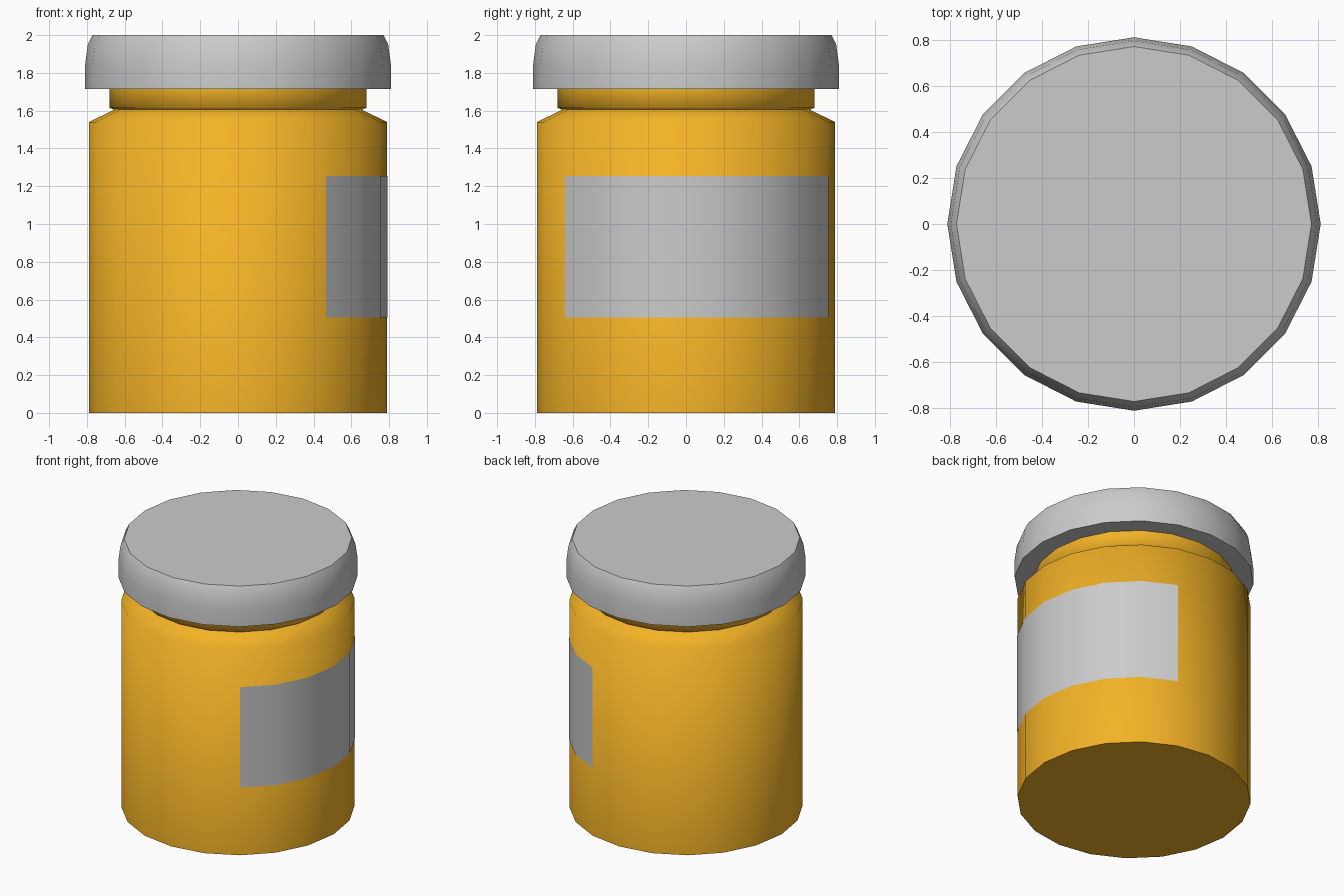
import bpy, bmesh
from math import sin, cos, radians, pi

if "Cube" in bpy.data.objects:
    bpy.data.objects.remove(bpy.data.objects["Cube"])

SIDES = 20


def finish(name, bm, angle, mat=None):
    me = bpy.data.meshes.new(name)
    bm.to_mesh(me)
    bm.free()
    ob = bpy.data.objects.new(name, me)
    bpy.context.collection.objects.link(ob)
    if mat:
        me.materials.append(mat)
    bpy.ops.object.select_all(action='DESELECT')
    ob.select_set(True)
    bpy.context.view_layer.objects.active = ob
    bpy.ops.object.shade_smooth_by_angle(angle=radians(angle))
    return ob


def lathe(name, profile, angle, mat=None):
    """Revolve (radius, z) points from bottom to top and cap both ends."""
    bm = bmesh.new()
    rings = [[bm.verts.new((r * cos(2 * pi * i / SIDES), r * sin(2 * pi * i / SIDES), z))
              for i in range(SIDES)] for r, z in profile]
    for a, b in zip(rings, rings[1:]):
        for i in range(SIDES):
            j = (i + 1) % SIDES
            bm.faces.new((a[i], a[j], b[j], b[i]))
    bm.faces.new(rings[0][::-1])
    bm.faces.new(rings[-1])
    return finish(name, bm, angle, mat)


amber = bpy.data.materials.new("amber")
amber.diffuse_color = (0.9, 0.45, 0.02, 1)
amber.use_nodes = True
amber.node_tree.nodes["Principled BSDF"].inputs["Base Color"].default_value = amber.diffuse_color

# Bottle body with sloped shoulder and neck
lathe("bottle_body", [(0.79, 0), (0.79, 1.54), (0.655, 1.605), (0.68, 1.615), (0.68, 1.72)],
      75, amber)

# Cap with softened upper rim
lathe("cap", [(0.81, 1.715), (0.81, 1.84), (0.795, 1.95), (0.77, 2.0)], 40)

# Label wrapped over seven sides of the body
bm = bmesh.new()
cols = []
for k in range(-3, 5):
    t = 2 * pi * k / SIDES
    cols.append([bm.verts.new((0.792 * cos(t), 0.792 * sin(t), z)) for z in (0.505, 1.255)])
for a, b in zip(cols, cols[1:]):
    bm.faces.new((a[0], b[0], b[1], a[1]))
finish("label", bm, 40)
